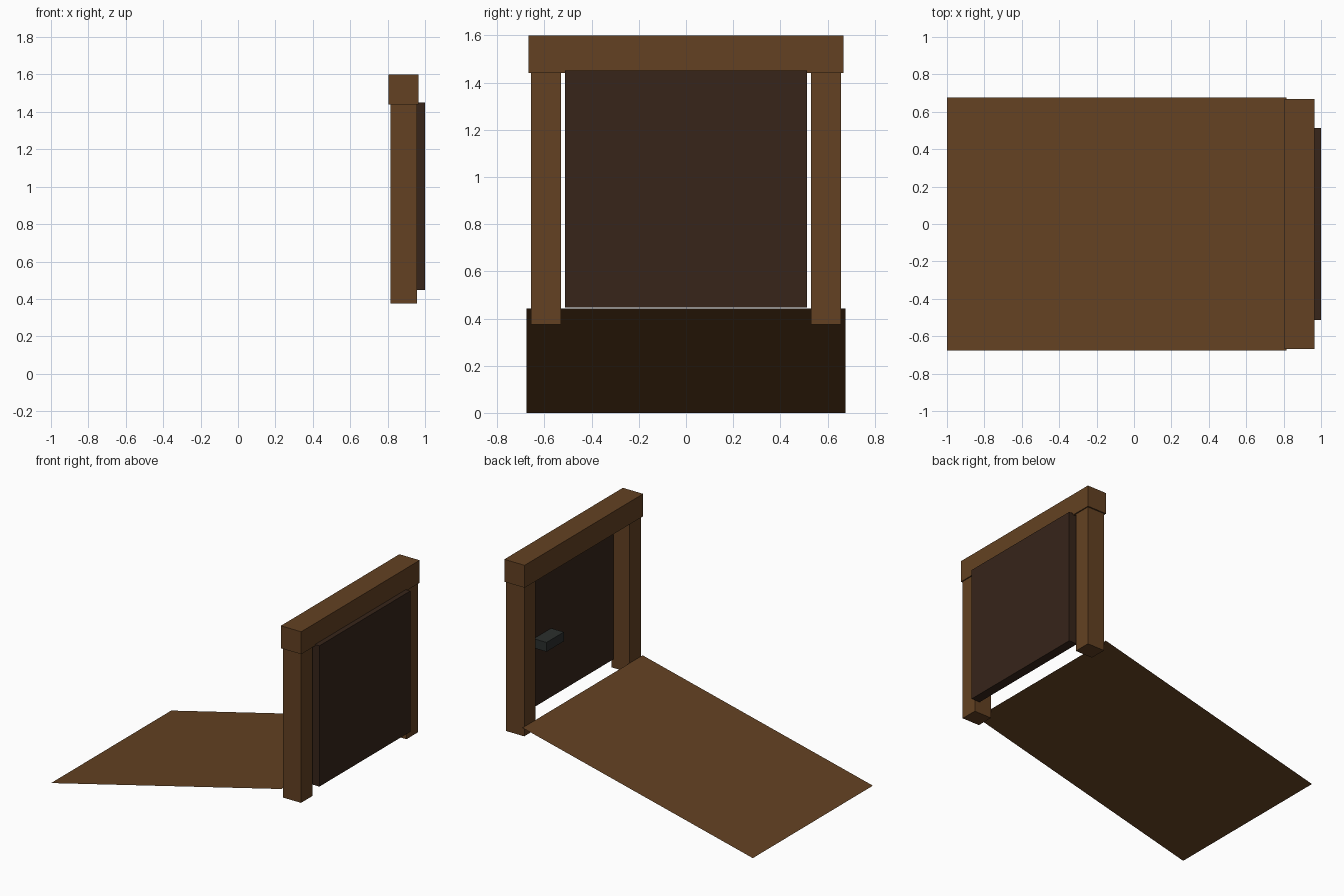
import bpy, bmesh

if "Cube" in bpy.data.objects:
    bpy.data.objects.remove(bpy.data.objects["Cube"])


def material(name, color):
    m = bpy.data.materials.new(name)
    m.diffuse_color = (*color, 1)
    m.use_nodes = True
    m.node_tree.nodes["Principled BSDF"].inputs["Base Color"].default_value = m.diffuse_color
    return m


WOOD = material("wood", (0.125, 0.053, 0.016))
DARK_WOOD = material("dark_wood", (0.038, 0.018, 0.010))
IRON = material("iron", (0.024, 0.028, 0.026))


def finish(name, bm, mat):
    me = bpy.data.meshes.new(name)
    bm.to_mesh(me)
    bm.free()
    me.materials.append(mat)
    ob = bpy.data.objects.new(name, me)
    bpy.context.collection.objects.link(ob)
    return ob


def box(name, x, y, z, mat):
    """Box from (min, max) ranges on each axis."""
    bm = bmesh.new()
    bmesh.ops.create_cube(bm, size=1)
    for v in bm.verts:
        v.co = [r[0] if c < 0 else r[1] for c, r in zip(v.co, (x, y, z))]
    return finish(name, bm, mat)


# Door frame: two posts and a lintel
box("left_post", (0.815, 0.957), (-0.657, -0.53), (0.375, 1.44), WOOD)
box("right_post", (0.815, 0.957), (0.53, 0.657), (0.375, 1.44), WOOD)
box("lintel", (0.805, 0.965), (-0.667, 0.667), (1.44, 1.60), WOOD)

# Door panel and its inner latch block
box("door", (0.93, 1.0), (-0.512, 0.512), (0.447, 1.45), DARK_WOOD)
box("latch", (0.83, 0.932), (0.19, 0.385), (0.87, 0.936), IRON)

# Ramp: one thin sloping sheet rising to the doorway
bm = bmesh.new()
corners = [(-1, -0.676, 0), (0.815, -0.676, 0.443),
           (0.815, 0.676, 0.443), (-1, 0.676, 0)]
bm.faces.new([bm.verts.new(c) for c in corners])
finish("ramp", bm, WOOD)
